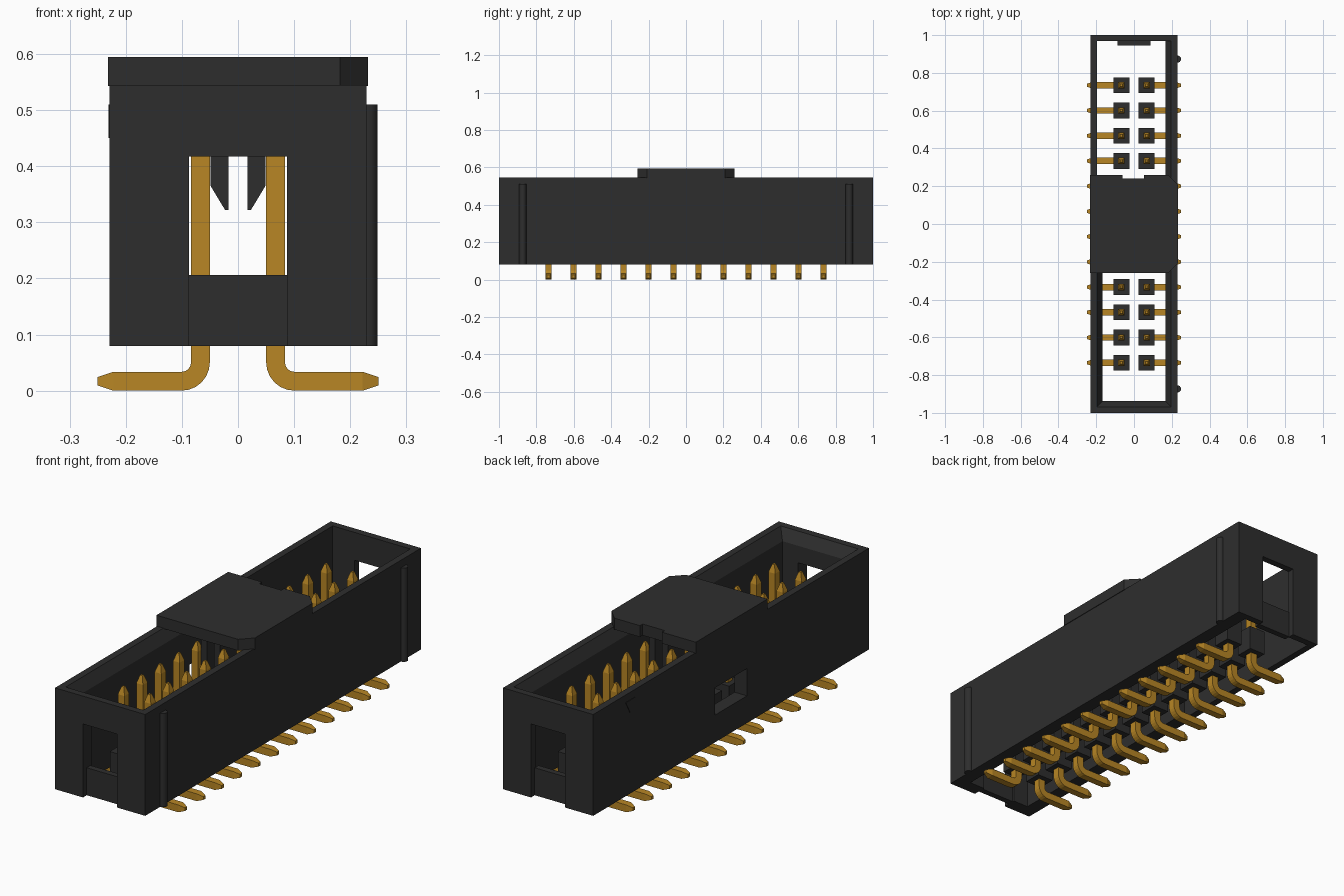
import bpy, bmesh, math
from mathutils import Vector

cube = bpy.data.objects.get("Cube")
if cube:
    bpy.data.objects.remove(cube, do_unlink=True)


def material(name, rgb, rough):
    m = bpy.data.materials.new(name)
    m.use_nodes = True
    m.diffuse_color = (*rgb, 1)
    bsdf = m.node_tree.nodes["Principled BSDF"]
    bsdf.inputs["Base Color"].default_value = (*rgb, 1)
    bsdf.inputs["Roughness"].default_value = rough
    return m


BLACK = material("black plastic", (0.027, 0.027, 0.027), 0.6)
GOLD = material("gold metal", (0.48, 0.24, 0.018), 0.5)


def finish(name, bm, mat):
    bmesh.ops.recalc_face_normals(bm, faces=bm.faces)
    me = bpy.data.meshes.new(name)
    bm.to_mesh(me)
    bm.free()
    me.materials.append(mat)
    return place(name, me)


def place(name, me, loc=(0, 0, 0), turn=0):
    ob = bpy.data.objects.new(name, me)
    ob.location = loc
    ob.rotation_euler.z = turn
    bpy.context.collection.objects.link(ob)
    return ob


def prism(name, pts, axis, a, b, mat=BLACK):
    """Extrude a closed profile along one axis from a to b."""
    def put(p, t):
        p = list(p)
        p.insert("xyz".index(axis), t)
        return Vector(p)
    bm = bmesh.new()
    lo = [bm.verts.new(put(p, a)) for p in pts]
    hi = [bm.verts.new(put(p, b)) for p in pts]
    bm.faces.new(lo)
    bm.faces.new(hi)
    for i in range(len(pts)):
        j = (i + 1) % len(pts)
        bm.faces.new((lo[i], lo[j], hi[j], hi[i]))
    return finish(name, bm, mat)


def box(name, x0, x1, y0, y1, z0, z1):
    return prism(name, [(x0, y0), (x1, y0), (x1, y1), (x0, y1)], "z", z0, z1)


HX, BOTTOM, TOP = 0.229, 0.08, 0.545
THIN, THICK, LIP = 0.032, 0.063, 0.495


def wall_profile(outer, side, z0):
    """Wall section with a sloped inner lip; side points to the outside."""
    rim, inner = outer - side * THIN, outer - side * THICK
    return [(outer, z0), (outer, TOP), (rim, TOP), (inner, LIP), (inner, z0)]


# Long side walls; the left-hand one has a keying window
prism("right_wall", wall_profile(HX, 1, BOTTOM), "y", -1, 1)
KEY, KEY_LOW, KEY_HIGH = 0.115, 0.205, 0.33
prism("slot_wall_front", wall_profile(-HX, -1, BOTTOM), "y", -1, -KEY)
prism("slot_wall_above", wall_profile(-HX, -1, KEY_HIGH), "y", -KEY, KEY)
box("slot_wall_below", -HX, -HX + THICK, -KEY, KEY, BOTTOM, KEY_LOW)
box("slot_wall_back", -HX, -HX + THIN, KEY, 1, BOTTOM, TOP)

# End walls with a tall opening and a recessed sill
OPEN, ARCH, SILL = 0.087, 0.417, 0.206
prism("front_lintel", wall_profile(-1, -1, ARCH), "x", -HX, HX)
box("back_lintel", -HX, HX, 1 - THIN, 1, ARCH, TOP)
for label, y0, y1 in (("front", -1, -1 + THICK), ("back", 1 - THIN, 1)):
    box(label + "_jamb_left", OPEN, HX, y0, y1, BOTTOM, ARCH)
    box(label + "_jamb_right", -HX, -OPEN, y0, y1, BOTTOM, ARCH)
    s = -1 if y0 < 0 else 1
    box(label + "_sill", -OPEN, OPEN, s * (1 - THICK + 0.008), s * (1 - THIN + 0.005), BOTTOM, SILL)

# Rounded ribs on the right-hand wall
for y in (-0.873, 0.873):
    ring = [(0.23 + 0.019 * math.cos(t * math.pi / 8), y + 0.019 * math.sin(t * math.pi / 8))
            for t in range(16)]
    rib = prism("side_rib", ring, "z", BOTTOM, 0.51)
    for f in rib.data.polygons:
        f.use_smooth = len(f.vertices) == 4

# First-position triangle marker
prism("position_marker", [(0.70, 0.51), (0.766, 0.51), (0.733, 0.45)], "x", -HX - 0.002, -HX + 0.002)

# Pick-up cap with clipped corners, a rear notch and two gripping legs
CX, CY = 0.232, 0.26
prism("pickup_cap", [(-CX, -CY), (0.182, -CY), (CX, -0.208), (CX, 0.208), (0.182, CY),
                     (0.052, CY), (0.052, 0.24), (-0.06, 0.24), (-0.06, CY), (-CX, CY)],
      "z", 0.543, 0.595)
for s in (-1, 1):
    leg = [(0.017, TOP), (0.017, 0.322), (0.023, 0.322), (0.049, 0.365), (0.049, TOP)]
    prism("cap_leg", [(s * x, z) for x, z in leg], "y", -0.2, 0.2)


# Bent square pin swept along its path, with tapered ends
def pin_mesh():
    half, r, cx = 0.0168, 0.0335, 0.1005
    stations = [(0.067, 0.495, 0, 0.35), (0.067, 0.46, 0, 1)]
    for i in range(7):
        a = i * math.pi / 12
        stations.append((cx - r * math.cos(a), 0.0503 - r * math.sin(a), a, 1))
    stations += [(0.222, 0.0168, math.pi / 2, 1), (0.25, 0.0168, math.pi / 2, 0.45)]
    bm = bmesh.new()
    rings = []
    for x, z, a, k in stations:
        h = half * k
        rings.append([bm.verts.new((x + u * h * math.cos(a), v * h, z + u * h * math.sin(a)))
                      for u, v in ((-1, -1), (1, -1), (1, 1), (-1, 1))])
    for p, q in zip(rings, rings[1:]):
        for i in range(4):
            j = (i + 1) % 4
            bm.faces.new((p[i], p[j], q[j], q[i]))
    bm.faces.new(rings[0])
    bm.faces.new(rings[-1])
    return finish("contact_pin", bm, GOLD)


pin = pin_mesh()
collar = box("pin_collar", 0.0245, 0.1075, -0.0415, 0.0415, BOTTOM + 0.005, 0.2)
pin_data, collar_data = pin.data, collar.data
for ob in (pin, collar):
    bpy.data.objects.remove(ob, do_unlink=True)
for i in range(12):
    y = (i - 5.5) * 0.1336
    for turn in (0, math.pi):
        place("contact_pin", pin_data, (0, y, 0), turn)
        place("pin_collar", collar_data, (0, y, 0), turn)
